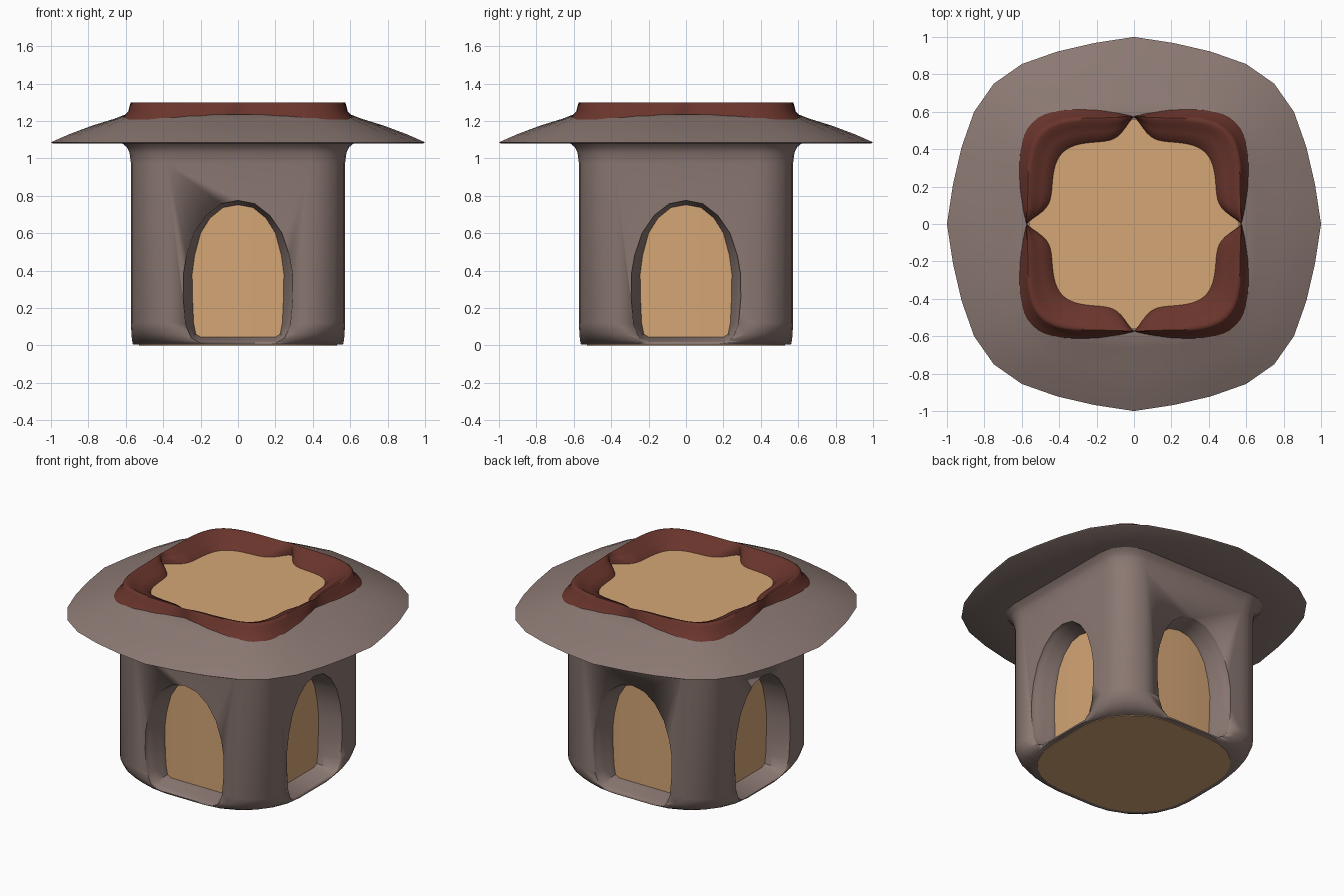
import bpy, bmesh, math

if "Cube" in bpy.data.objects:
    bpy.data.objects.remove(bpy.data.objects["Cube"])

def material(name, rgb):
    m = bpy.data.materials.new(name)
    m.diffuse_color = (*rgb, 1)
    m.use_nodes = True
    m.node_tree.nodes["Principled BSDF"].inputs["Base Color"].default_value = m.diffuse_color
    return m

STONE = material("stone", (0.26, 0.19, 0.17))
PAPER = material("warm_paper", (0.66, 0.38, 0.18))
RED = material("dark_red", (0.14, 0.035, 0.025))

def loft(name, rings, mat, closed=False, angle=40):
    """Skin a stack of equal-length rings; cap the ends, or join last to first."""
    bm = bmesh.new()
    rows = [[bm.verts.new(p) for p in r] for r in rings]
    pairs = list(zip(rows, rows[1:])) + ([(rows[-1], rows[0])] if closed else [])
    n = len(rows[0])
    for a, b in pairs:
        for i in range(n):
            j = (i + 1) % n
            bm.faces.new((a[i], a[j], b[j], b[i]))
    if not closed:
        bm.faces.new(rows[0][::-1])
        bm.faces.new(rows[-1])
    bmesh.ops.recalc_face_normals(bm, faces=bm.faces)
    me = bpy.data.meshes.new(name)
    bm.to_mesh(me)
    bm.free()
    ob = bpy.data.objects.new(name, me)
    bpy.context.collection.objects.link(ob)
    me.materials.append(mat)
    bpy.ops.object.select_all(action='DESELECT')
    bpy.context.view_layer.objects.active = ob
    ob.select_set(True)
    bpy.ops.object.shade_smooth_by_angle(angle=math.radians(angle))
    return ob

def rounded(h, r, z, seg=6):
    """Rounded square ring of half width h and corner radius r."""
    pts = []
    for q in range(4):
        cx = (h - r) * (1 if q in (0, 3) else -1)
        cy = (h - r) * (1 if q in (0, 1) else -1)
        for i in range(seg + 1):
            a = math.pi / 2 * (q + i / seg)
            pts.append((cx + r * math.cos(a), cy + r * math.sin(a), z))
    return pts

# Stone body: rounded column, softened foot, flared under the roof
body = loft("lantern_body", [rounded(*s) for s in (
    (.562, .42, .004), (.566, .33, .025), (.57, .25, .06), (.572, .19, .12),
    (.572, .19, .97), (.58, .19, 1.03), (.595, .2, 1.06), (.625, .22, 1.085))], STONE)

# Arched niches cut into all four sides
OPEN = [(.2, .012), (.25, .04), (.28, .11), (.293, .25), (.292, .38), (.275, .48),
        (.235, .6), (.17, .695), (.09, .757), (0, .775)]
INNER = [(.2, .045), (.225, .06), (.237, .12), (.243, .25), (.245, .38), (.232, .48),
         (.2, .6), (.15, .68), (.08, .737), (0, .752)]

def arch(t, y, rot):
    half = [(a + (c - a) * t, b + (d - b) * t) for (a, b), (c, d) in zip(OPEN, INNER)]
    outline = half + [(-x, z) for x, z in half[-2::-1]]
    c, s = round(math.cos(rot)), round(math.sin(rot))
    return [(x * c - y * s, x * s + y * c, z) for x, z in outline]

for k in range(4):
    cutter = loft(f"niche_cutter_{k}", [arch(t, y, k * math.pi / 2) for t, y in (
        (0, -.7), (0, -.565), (.25, -.545), (.5, -.51), (.8, -.46), (1, -.43), (1, -.36))], STONE)
    cutter.hide_render = True
    cutter.hide_viewport = True
    mod = body.modifiers.new("niche", 'BOOLEAN')
    mod.operation = 'DIFFERENCE'
    mod.solver = 'EXACT'
    mod.object = cutter

# Paper core seen through the niches, and the floor panel
loft("paper_core", [rounded(.43, .1, .012), rounded(.43, .1, 1.2)], PAPER)
loft("floor_panel", [rounded(.53, .38, 0), rounded(.53, .38, .01)], PAPER)

# Roof: 32-sided soft square brim sweeping up to the rim
EDGE = [(1, 0), (.968, .21), (.922, .41), (.855, .6), (.75, .75)]
EIGHTH = EDGE + [(y, x) for x, y in EDGE[-2:0:-1]]
BRIM = []
for q in range(4):
    c, s = (1, 0, -1, 0)[q], (0, 1, 0, -1)[q]
    BRIM += [(x * c - y * s, x * s + y * c) for x, y in EIGHTH]

def roof_ring(h, z):
    t = (h - .57) / .43
    pts = []
    for x, y in BRIM:
        a = math.atan2(y, x)
        r = .57 / (abs(math.cos(a)) ** 4 + abs(math.sin(a)) ** 4) ** .25
        R = math.hypot(x, y)
        k = r + (R - r) * t
        pts.append((k * math.cos(a), k * math.sin(a), z))
    return pts

loft("roof", [roof_ring(*s) for s in (
    (.57, 1.08), (.99, 1.08), (1, 1.086), (.9, 1.13), (.78, 1.175),
    (.66, 1.212), (.6, 1.235), (.57, 1.235))], STONE, closed=True)

# Red rim: four corner petals pinched to a point on each axis
def rim_ring(h, z, spread):
    pts = []
    for i in range(128):
        a = 2 * math.pi * i / 128
        c, s = abs(math.cos(a)), abs(math.sin(a))
        r = h / (c ** 5 + s ** 5) ** .2
        side = min(c, s) * r
        r += (.575 - h) * math.exp(-(side / spread) ** 1.3)
        pts.append((r * math.cos(a), r * math.sin(a), z))
    return pts

loft("roof_rim", [rim_ring(*s) for s in (
    (.625, 1.205, .09), (.612, 1.228, .09), (.588, 1.25, .08), (.578, 1.288, .06),
    (.568, 1.298, .06), (.55, 1.296, .06), (.525, 1.275, .06), (.49, 1.262, .06),
    (.455, 1.245, .06), (.43, 1.21, .06))], RED, closed=True, angle=50)

# Paper skylight inside the rim
loft("skylight_panel", [rounded(.562, .16, 1.19), rounded(.562, .16, 1.222)], PAPER)
